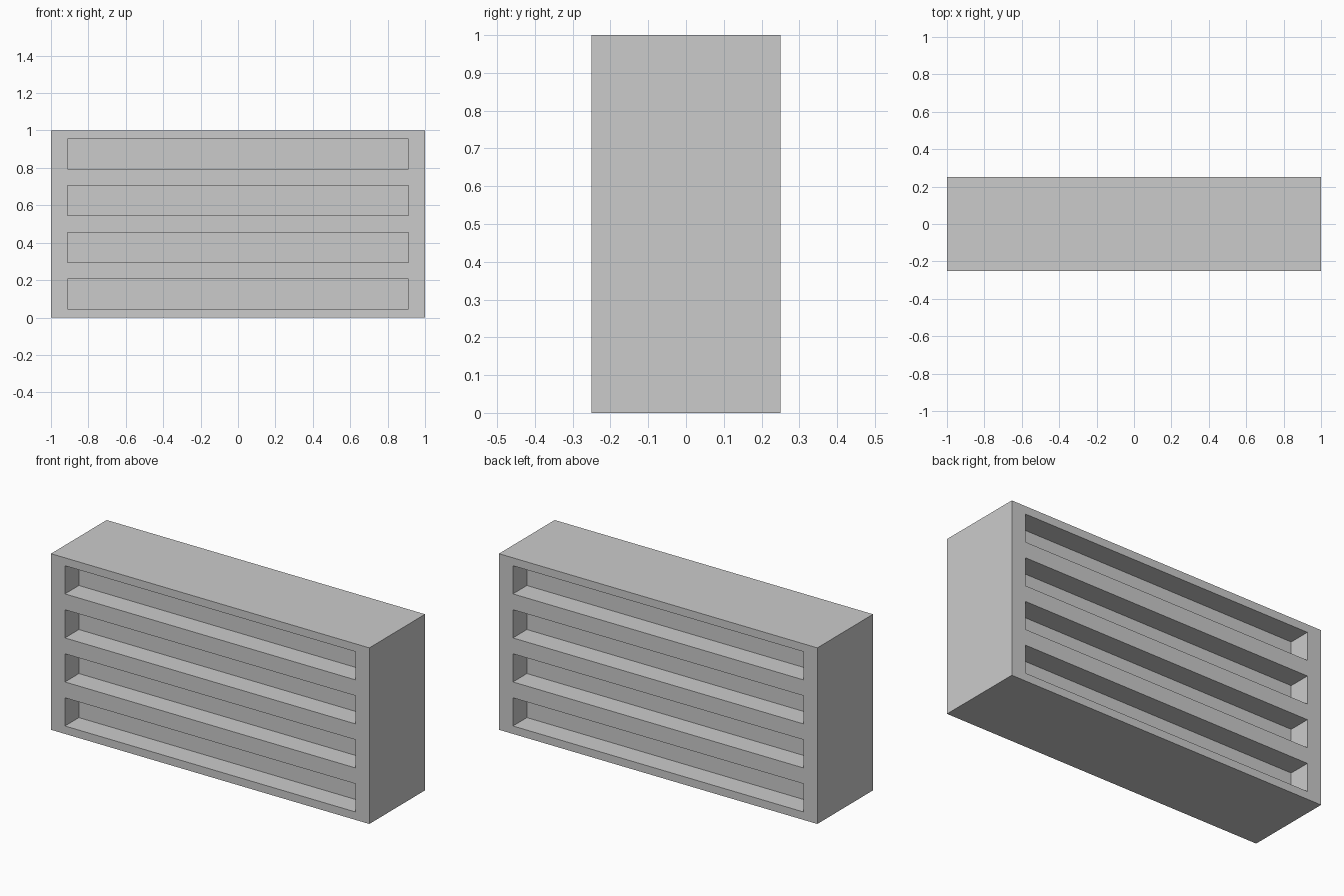
import bpy
import bmesh
from mathutils import Vector

WIDTH, DEPTH, HEIGHT = 2.0, 0.5, 1.0
SLOT_COUNT = 4
SLOT_HALF_WIDTH = 0.912
SLOT_HEIGHT = 0.16
SLOT_DEPTH = 0.125

cube = bpy.data.objects.get("Cube")
if cube:
    bpy.data.objects.remove(cube, do_unlink=True)

# Plain grey finish
grey = bpy.data.materials.new("plain_grey")
grey.use_nodes = True
colour = (0.6, 0.6, 0.6, 1.0)
grey.diffuse_color = colour
grey.node_tree.nodes["Principled BSDF"].inputs["Base Color"].default_value = colour

# Solid block
bm = bmesh.new()
bmesh.ops.create_cube(bm, size=1)
bmesh.ops.scale(bm, vec=(WIDTH, DEPTH, HEIGHT), verts=bm.verts)
bmesh.ops.translate(bm, vec=(0, 0, HEIGHT / 2), verts=bm.verts)


def cut(point, normal):
    geom = bm.verts[:] + bm.edges[:] + bm.faces[:]
    bmesh.ops.bisect_plane(bm, geom=geom, plane_co=point, plane_no=normal)


# Slot outlines
pitch = HEIGHT / SLOT_COUNT
centres = [pitch * (i + 0.5) for i in range(SLOT_COUNT)]
for side in (-1, 1):
    cut((side * SLOT_HALF_WIDTH, 0, 0), (1, 0, 0))
    for z in centres:
        cut((0, 0, z + side * SLOT_HEIGHT / 2), (0, 0, 1))


def is_slot(face):
    c = face.calc_center_median()
    return (abs(face.normal.y) > 0.9 and abs(c.x) < SLOT_HALF_WIDTH
            and any(abs(c.z - z) < SLOT_HEIGHT / 2 for z in centres))


# Slots recessed into the front and the back
bm.normal_update()
for face in [f for f in bm.faces if is_slot(f)]:
    inward = Vector((0, -face.normal.y * SLOT_DEPTH, 0))
    recessed = bmesh.ops.extrude_discrete_faces(bm, faces=[face])["faces"][0]
    bmesh.ops.translate(bm, vec=inward, verts=recessed.verts)

# Merge the cut lines left on the flat faces of the block
bm.normal_update()
bmesh.ops.recalc_face_normals(bm, faces=bm.faces[:])

mesh = bpy.data.meshes.new("slotted_block")
bm.to_mesh(mesh)
bm.free()
mesh.materials.append(grey)
block = bpy.data.objects.new("slotted_block", mesh)
bpy.context.collection.objects.link(block)
